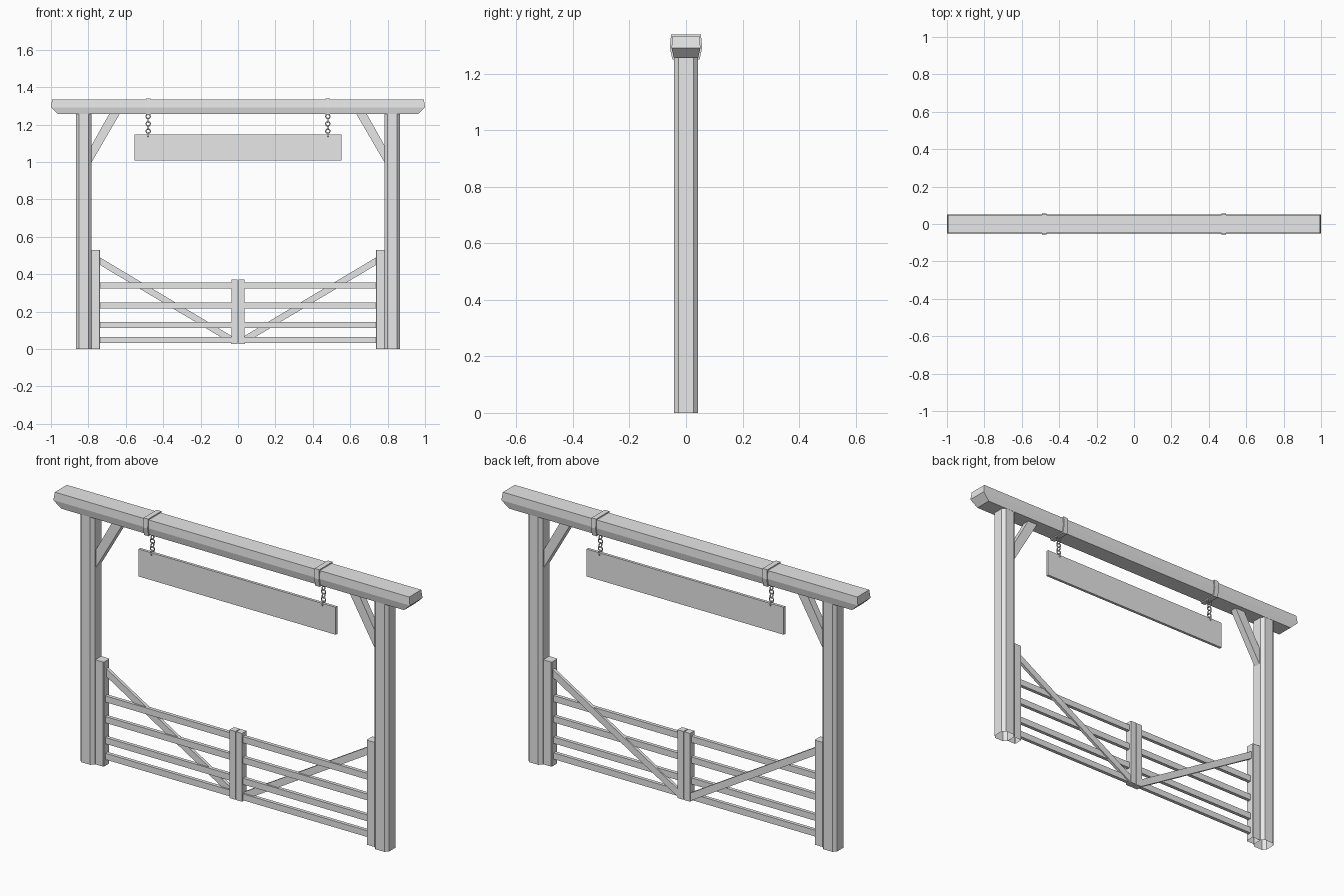
import bpy, bmesh, math
from mathutils import Matrix, Vector

if "Cube" in bpy.data.objects:
    bpy.data.objects.remove(bpy.data.objects["Cube"])

mat = bpy.data.materials.new("light_grey")
mat.diffuse_color = (0.8, 0.8, 0.8, 1)
mat.use_nodes = True
mat.node_tree.nodes["Principled BSDF"].inputs["Base Color"].default_value = mat.diffuse_color


def finish(bm, name):
    bmesh.ops.recalc_face_normals(bm, faces=bm.faces)
    me = bpy.data.meshes.new(name)
    bm.to_mesh(me)
    bm.free()
    me.materials.append(mat)
    ob = bpy.data.objects.new(name, me)
    bpy.context.collection.objects.link(ob)
    return ob


def prism(name, a, b, cap_a=True, cap_b=True):
    """Join two matching rings of points into a solid."""
    bm = bmesh.new()
    va = [bm.verts.new(p) for p in a]
    vb = [bm.verts.new(p) for p in b]
    n = len(va)
    for i in range(n):
        j = (i + 1) % n
        bm.faces.new((va[i], va[j], vb[j], vb[i]))
    if cap_a:
        bm.faces.new(va[::-1])
    if cap_b:
        bm.faces.new(vb)
    return finish(bm, name)


def plate(name, pts, y0, y1):
    """Outline in x and z, given thickness along y."""
    return prism(name, [(x, y0, z) for x, z in pts], [(x, y1, z) for x, z in pts])


def box(name, x0, x1, y0, y1, z0, z1):
    return plate(name, [(x0, z0), (x1, z0), (x1, z1), (x0, z1)], y0, y1)


def upright(name, cx, hx, hy, c, z1):
    """Chamfered post, open at the foot."""
    ring = [(hx, -hy + c), (hx, hy - c), (hx - c, hy), (-hx + c, hy),
            (-hx, hy - c), (-hx, -hy + c), (-hx + c, -hy), (hx - c, -hy)]
    return prism(name, [(cx + x, y, 0) for x, y in ring],
                 [(cx + x, y, z1) for x, y in ring], cap_a=False)


# Top beam: six-sided section with undercut ends
section = [(-0.048, 1.333, 0.994), (-0.051, 1.292, 1.0), (-0.043, 1.256, 0.962),
           (0.043, 1.256, 0.962), (0.051, 1.292, 1.0), (0.048, 1.333, 0.994)]
bm = bmesh.new()
va = [bm.verts.new((-x, y, z)) for y, z, x in section]
vb = [bm.verts.new((x, y, z)) for y, z, x in section]
for i in range(6):
    j = (i + 1) % 6
    bm.faces.new((va[i], va[j], vb[j], vb[i]))
for v in (va, vb):
    bm.faces.new((v[0], v[1], v[4], v[5]))
    bm.faces.new((v[1], v[2], v[3], v[4]))
finish(bm, "top_beam")

# Hanging sign board
box("sign_board", -0.553, 0.553, -0.007, 0.007, 1.008, 1.147)


def chain(name, cx):
    """Alternating round links between strap and sign."""
    bm = bmesh.new()
    R, r, n, m = 0.0115, 0.003, 12, 6
    for k in range(6):
        z = 1.243 - 0.0195 * k
        rot = Matrix.Rotation(math.pi / 2 * (k % 2), 4, 'Z')
        grid = []
        for i in range(n):
            a = 2 * math.pi * i / n
            row = []
            for j in range(m):
                b = 2 * math.pi * j / m
                q = R + r * math.cos(b)
                p = rot @ Vector((q * math.cos(a), r * math.sin(b), q * math.sin(a)))
                row.append(bm.verts.new(p + Vector((cx, 0, z))))
            grid.append(row)
        for i in range(n):
            for j in range(m):
                i2, j2 = (i + 1) % n, (j + 1) % m
                bm.faces.new((grid[i][j], grid[i2][j], grid[i2][j2], grid[i][j2]))
    finish(bm, name)


for s, side in ((-1, "left"), (1, "right")):
    # Main post and hinge post
    upright(side + "_post", s * 0.825, 0.041, 0.042, 0.016, 1.258)
    upright(side + "_hinge_post", s * 0.761, 0.024, 0.024, 0.003, 0.53)

    # Corner brace
    plate(side + "_brace", [(s * x, z) for x, z in
          ((0.785, 1.085), (0.785, 0.995), (0.632, 1.258), (0.688, 1.258))], -0.018, 0.018)

    # Strap round the beam
    strap = [(-0.053, 1.339), (-0.057, 1.292), (-0.048, 1.25),
             (0.048, 1.25), (0.057, 1.292), (0.053, 1.339)]
    cx = s * 0.48
    prism(side + "_strap", [(cx - 0.013, y, z) for y, z in strap],
          [(cx + 0.013, y, z) for y, z in strap])
    chain(side + "_chain", cx)

    # Gate: closing stile, four rails and a diagonal behind them
    box(side + "_gate_stile", s * 0.002, s * 0.035, -0.018, 0.018, 0.027, 0.373)
    for k, z in enumerate((0.048, 0.128, 0.234, 0.339)):
        box(f"{side}_gate_rail_{k + 1}", s * 0.03, s * 0.742, -0.011, 0.007,
            z - 0.016, z + 0.016)
    plate(side + "_gate_diagonal", [(s * x, z) for x, z in
          ((0.742, 0.492), (0.742, 0.452), (0.03, 0.027), (0.03, 0.067))], -0.002, 0.014)
